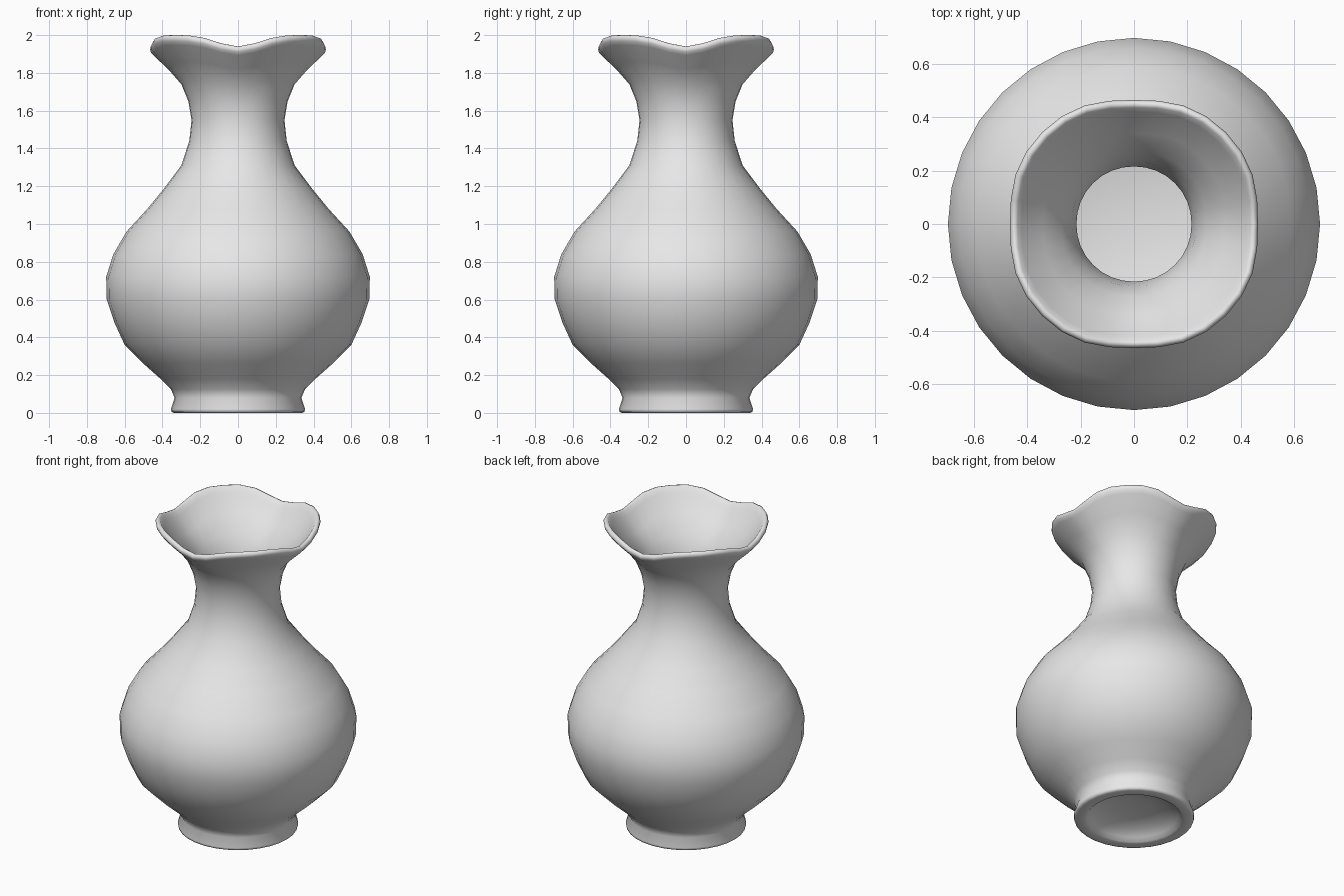
import bpy, bmesh, math
from mathutils import Vector

cube = bpy.data.objects.get("Cube")
if cube:
    bpy.data.objects.remove(cube, do_unlink=True)

SIDES = 32
WALL = 0.03

# Glaze colour
glaze = bpy.data.materials.new("grey_glaze")
glaze.use_nodes = True
glaze.diffuse_color = (0.8, 0.8, 0.8, 1)
glaze.node_tree.nodes["Principled BSDF"].inputs["Base Color"].default_value = (0.8, 0.8, 0.8, 1)

# Profile as (radius, height): hollow underside and foot ring
underside = [(0, 0.08), (0.12, 0.075), (0.21, 0.055), (0.26, 0.025), (0.28, 0.004),
             (0.295, 0), (0.34, 0), (0.352, 0.006), (0.355, 0.02)]
# Outer wall from foot to flared neck
outer = [(0.336, 0.08), (0.355, 0.125), (0.41, 0.18), (0.5, 0.26), (0.6, 0.36),
         (0.655, 0.48), (0.695, 0.6), (0.698, 0.72), (0.66, 0.84), (0.59, 0.96),
         (0.48, 1.08), (0.39, 1.19), (0.3, 1.31), (0.258, 1.44), (0.246, 1.55),
         (0.263, 1.65), (0.3, 1.74), (0.37, 1.82)]
# Rounded lip
lip = [(0.448, 1.893), (0.463, 1.911), (0.465, 1.924), (0.459, 1.936),
       (0.448, 1.94), (0.437, 1.934), (0.42, 1.908)]
# Inner wall follows the outer one, then closes in a floor
inner = [(r - WALL, z) for r, z in reversed(outer) if z > 0.2]
floor = [(0.36, 0.2), (0.25, 0.16), (0, 0.15)]
profile = underside + outer + lip + inner + floor

# Turn the profile round the upright axis
bm = bmesh.new()
verts = [bm.verts.new((r, 0, z)) for r, z in profile]
edges = [bm.edges.new(pair) for pair in zip(verts, verts[1:])]
bmesh.ops.spin(bm, geom=verts + edges, cent=(0, 0, 0), axis=(0, 0, 1),
               angle=math.tau, steps=SIDES, use_merge=True)
bmesh.ops.remove_doubles(bm, verts=bm.verts[:], dist=0.0005)

# Pull the flare up and out into four lobes on the diagonals
for v in bm.verts:
    t = min(max((v.co.z - 1.5) / 0.42, 0), 1) ** 1.5
    if t:
        angle = math.atan2(v.co.y, v.co.x)
        lobe = t * (1 - ((1 + math.cos(4 * angle)) / 2) ** 2)
        out = Vector((v.co.x, v.co.y, 0)).normalized()
        v.co += out * 0.022 * lobe + Vector((0, 0, 0.06 * lobe))

bmesh.ops.recalc_face_normals(bm, faces=bm.faces[:])
mesh = bpy.data.meshes.new("vase")
bm.to_mesh(mesh)
bm.free()
mesh.materials.append(glaze)

vase = bpy.data.objects.new("vase", mesh)
bpy.context.collection.objects.link(vase)
bpy.ops.object.select_all(action='DESELECT')
vase.select_set(True)
bpy.context.view_layer.objects.active = vase
bpy.ops.object.shade_smooth_by_angle(angle=math.radians(60))
